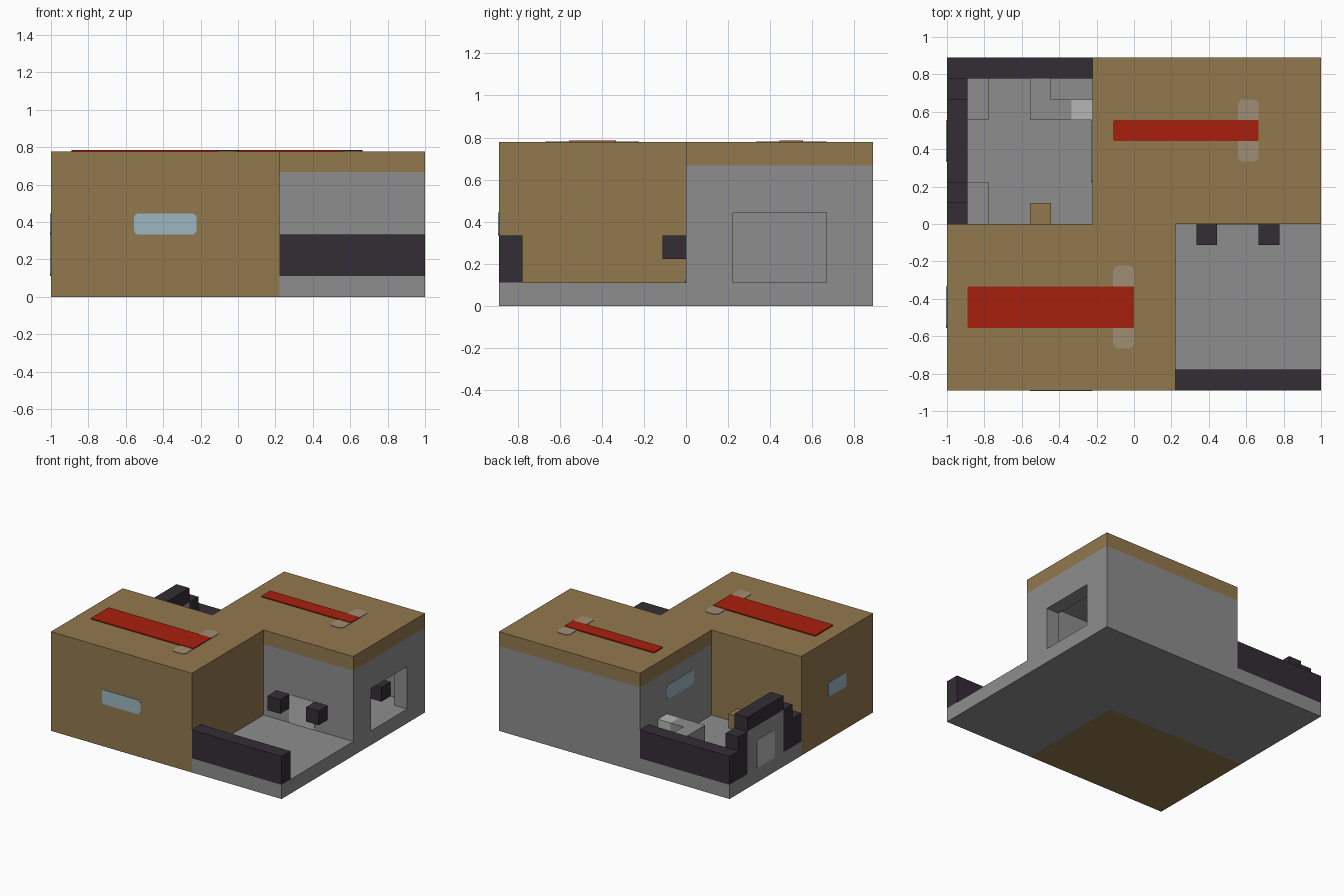
import bpy, bmesh
from mathutils import Vector

cube = bpy.data.objects.get("Cube")
if cube:
    bpy.data.objects.remove(cube)

U = 1 / 9      # one building block
THIN = 0.004   # thickness of painted plates


def material(name, r, g, b):
    m = bpy.data.materials.new(name)
    m.use_nodes = True
    m.diffuse_color = (r, g, b, 1)
    m.node_tree.nodes["Principled BSDF"].inputs["Base Color"].default_value = (r, g, b, 1)
    return m


BROWN = material("tan_brown", .29, .19, .077)
GREY = material("stone_grey", .27, .27, .27)
DARK = material("dark_plum", .034, .026, .036)
RED = material("red", .39, .014, .004)
SAND = material("pale_sand", .35, .27, .175)
BLUE = material("window_blue", .34, .47, .54)
PALE = material("pale_grey", .47, .47, .47)


def finish(name, bm, mat):
    mesh = bpy.data.meshes.new(name)
    bm.to_mesh(mesh)
    bm.free()
    mesh.materials.append(mat)
    ob = bpy.data.objects.new(name, mesh)
    bpy.context.collection.objects.link(ob)
    return ob


def add_box(bm, lo, hi):
    lo, hi = Vector(lo) * U, Vector(hi) * U
    for v in bmesh.ops.create_cube(bm, size=1)["verts"]:
        v.co = Vector([lo[i] if v.co[i] < 0 else hi[i] for i in range(3)])


def boxes(name, mat, *spans):
    """One object from boxes given as (low corner, high corner) in blocks."""
    bm = bmesh.new()
    for lo, hi in spans:
        add_box(bm, lo, hi)
    return finish(name, bm, mat)


def plate(name, mat, lo, hi, axis, side, radius=0.02, lift=THIN):
    """Thin plate on the wall at lo[axis], facing side, with rounded corners."""
    lo, hi = list(lo), list(hi)
    a, b = lo[axis], lo[axis] + side * lift / U
    lo[axis], hi[axis] = min(a, b), max(a, b)
    bm = bmesh.new()
    add_box(bm, lo, hi)
    if radius:
        edges = [e for e in bm.edges
                 if abs((e.verts[0].co - e.verts[1].co)[axis]) > lift / 2]
        bmesh.ops.bevel(bm, geom=edges, offset=radius, segments=3,
                        profile=0.5, affect='EDGES')
    return finish(name, bm, mat)


# Front building and the ground slab around it
boxes("front_building", BROWN, ((-9, -8, 0), (2, 0, 7)))
boxes("back_slab", GREY, ((-9, 0, 0), (9, 8, 1)))
boxes("front_yard_slab", GREY, ((2, -8, 0), (9, 0, 1)))

# Hollow back building with a square opening in its outer side wall
boxes("back_building_walls", GREY,
      ((-2, 0, 1), (9, 1, 6)),
      ((-2, 7, 1), (9, 8, 6)),
      ((-2, 1, 1), (-1, 7, 6)),
      ((8, 1, 1), (9, 2, 6)),
      ((8, 6, 1), (9, 7, 6)),
      ((8, 2, 4), (9, 6, 6)),
      ((-1, 1, 5), (8, 7, 6)))
boxes("back_building_roof", BROWN, ((-2, 0, 6), (9, 8, 7)))

# Yard walls
boxes("front_yard_wall", DARK, ((2, -8, 1), (9, -7, 3)))
boxes("back_yard_wall", DARK, ((-8, 7, 1), (-2, 8, 3)))

# Stepped gateway, symmetrical about its middle, filled with stone
gate = []
for step, height in enumerate((3, 4)):
    for y in (step, 7 - step):
        gate.append(((-9, y, 1), (-8, y + 1, height)))
gate.append(((-9, 2, 4), (-8, 6, 5)))
boxes("gateway", DARK, *gate)
boxes("gateway_infill", GREY, ((-9, 2, 1), (-8, 6, 4)))
boxes("gateway_buttresses", GREY, ((-8, 0, 1), (-7, 2, 2)), ((-8, 5, 1), (-7, 7, 2)))

# Yard furniture
boxes("yard_bench", GREY, ((-5, 5, 1), (-3, 6, 3)), ((-5, 6, 1), (-4, 7, 3)))
boxes("bench_end", PALE, ((-3, 5, 1), (-2, 6, 3)))
boxes("yard_stool", BROWN, ((-5, 0, 1), (-4, 1, 2)))

# Lamps beside the door, and blocks inside the room
for i, x in enumerate((3, 6)):
    boxes(f"door_lamp_{i + 1}", DARK, ((x, -1, 2), (x + 1, 0, 3)))
    boxes(f"room_block_{i + 1}", DARK, ((x, 6, 1), (x + 1, 7, 2)))

# Doors and windows
plate("front_yard_door", PALE, (4, 0, 1), (6, 0, 3), 1, -1)
plate("gateway_door", PALE, (-9, 3, 1), (-9, 5, 3), 0, -1)
plate("front_window", BLUE, (-5, -8, 3), (-2, -8, 4), 1, -1)
plate("side_window", BLUE, (-9, -5, 3), (-9, -3, 4), 0, -1)
plate("yard_window", BLUE, (-2, 2, 4), (-2, 5, 5), 0, -1)

# Roof markings: a red blade over a pale crosspiece
plate("front_roof_crosspiece", SAND, (-1, -6, 7), (0, -2, 7), 2, 1, 0.03)
plate("front_roof_blade", RED, (-8, -5, 7), (0, -3, 7), 2, 1, 0.006, 2 * THIN)
plate("back_roof_crosspiece", SAND, (5, 3, 7), (6, 6, 7), 2, 1, 0.03)
plate("back_roof_blade", RED, (-1, 4, 7), (6, 5, 7), 2, 1, 0.006, 2 * THIN)
